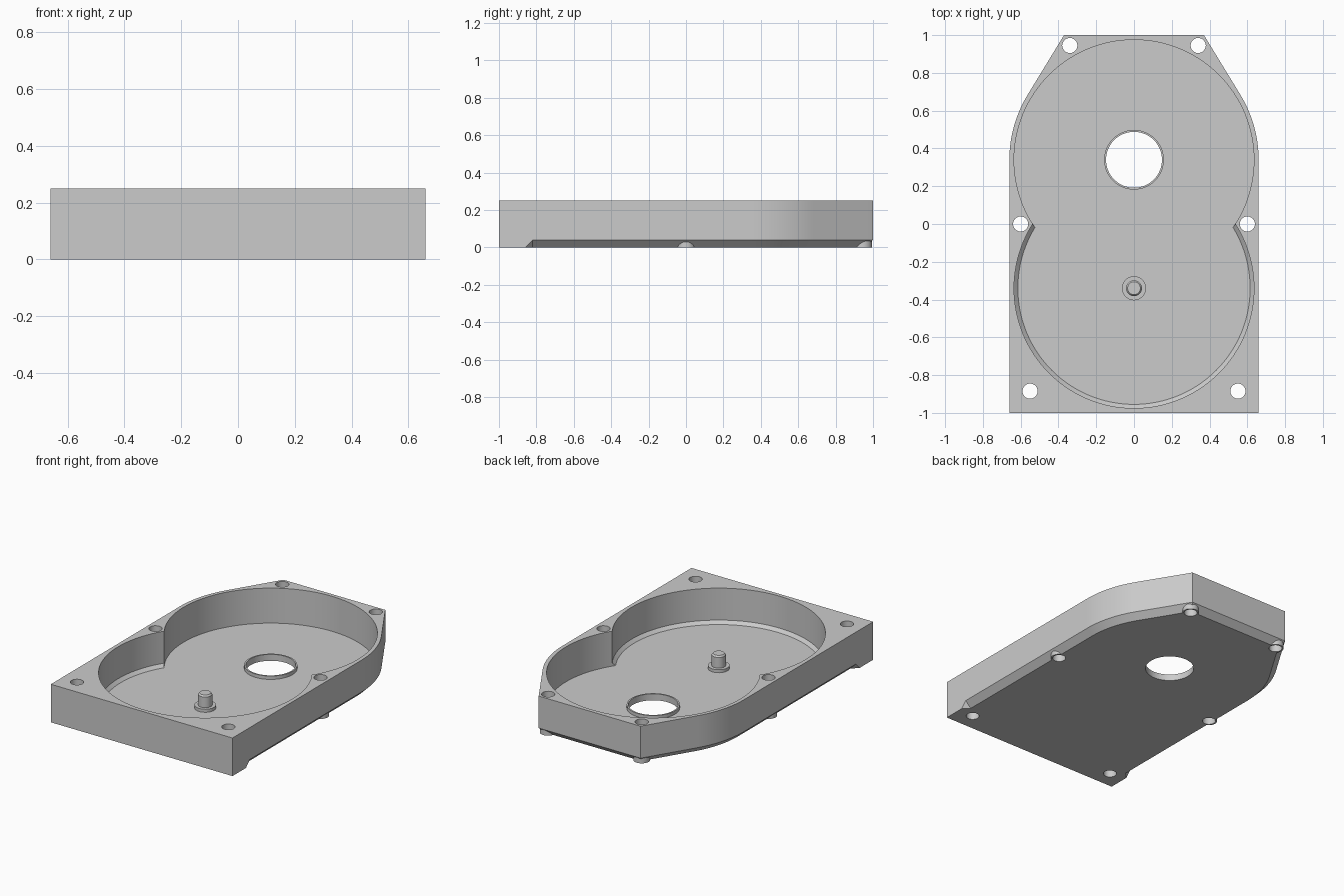
import bpy, bmesh, math

cube = bpy.data.objects.get("Cube")
if cube:
    bpy.data.objects.remove(cube, do_unlink=True)

grey = bpy.data.materials.new("light_grey")
grey.use_nodes = True
colour = (0.6, 0.6, 0.6, 1)
grey.diffuse_color = colour
grey.node_tree.nodes["Principled BSDF"].inputs["Base Color"].default_value = colour

HALF_W, LOBE_Y, HEIGHT, CHAMFER = 0.66, 0.34, 0.25, 0.04
CAVITY_R, FLOOR = 0.635, 0.02


def loft(name, loops):
    """Closed solid through a stack of matching loops."""
    bm = bmesh.new()
    rings = [[bm.verts.new(p) for p in loop] for loop in loops]
    n = len(rings[0])
    bm.faces.new(rings[0][::-1])
    bm.faces.new(rings[-1])
    for low, high in zip(rings, rings[1:]):
        for i in range(n):
            j = (i + 1) % n
            bm.faces.new((low[i], low[j], high[j], high[i]))
    bmesh.ops.remove_doubles(bm, verts=bm.verts[:], dist=1e-5)
    bmesh.ops.recalc_face_normals(bm, faces=bm.faces[:])
    mesh = bpy.data.meshes.new(name)
    bm.to_mesh(mesh)
    bm.free()
    mesh.materials.append(grey)
    ob = bpy.data.objects.new(name, mesh)
    bpy.context.collection.objects.link(ob)
    return ob


def turned(name, x, y, profile, sides=48):
    """Solid of revolution from (radius, z) pairs, bottom to top."""
    turn = [2 * math.pi * i / sides for i in range(sides)]
    return loft(name, [[(x + r * math.cos(t), y + r * math.sin(t), z) for t in turn]
                       for r, z in profile])


def combine(ob, tool, operation):
    mod = ob.modifiers.new(operation.lower(), 'BOOLEAN')
    mod.operation, mod.solver, mod.object = operation, 'EXACT', tool
    bpy.context.view_layer.objects.active = ob
    bpy.ops.object.modifier_apply(modifier=mod.name)
    bpy.data.objects.remove(tool, do_unlink=True)


def smooth(ob):
    bpy.ops.object.select_all(action='DESELECT')
    ob.select_set(True)
    bpy.context.view_layer.objects.active = ob
    bpy.ops.object.shade_smooth_by_angle(angle=math.radians(20))


def outline(r, notch_y, z):
    """Square front, rounded shoulders, tapered back."""
    a = math.radians(31.4)
    side = [(HALF_W, -1), (HALF_W, notch_y), (r, -0.82)]
    side += [(r * math.cos(a * i / 16), LOBE_Y + r * math.sin(a * i / 16)) for i in range(17)]
    side.append((r * (1 - math.sin(a)) / math.cos(a), LOBE_Y + r))
    return [(x, y, z) for x, y in side] + [(-x, y, z) for x, y in reversed(side)]


# Housing block with an underside chamfer that stops short of the front
housing = loft("housing", [
    outline(HALF_W - CHAMFER, -0.86, 0),
    outline(HALF_W, -0.82, CHAMFER),
    outline(HALF_W, -0.82, HEIGHT)])

# Screw bosses standing out of the chamfer
screws = [(s * x, y) for x, y in ((0.34, 0.945), (0.6, 0), (0.55, -0.885)) for s in (-1, 1)]
for x, y in screws:
    if y > -0.5:
        combine(housing, turned("boss", x, y, [(0.05, 0), (0.05, 0.1)]), 'UNION')

# Two overlapping round cavities, the front one with a sloped floor edge
combine(housing, turned("back_cavity", 0, LOBE_Y,
                        [(CAVITY_R, FLOOR), (CAVITY_R, 0.3)], 128), 'DIFFERENCE')
combine(housing, turned("front_cavity", 0, -LOBE_Y,
                        [(CAVITY_R - 0.02, FLOOR), (CAVITY_R, 0.04), (CAVITY_R, 0.3)], 128),
        'DIFFERENCE')

# Raised collar around the shaft opening
combine(housing, turned("collar", 0, LOBE_Y, [(0.158, 0.01), (0.158, 0.042)], 64), 'UNION')
combine(housing, turned("shaft_opening", 0, LOBE_Y, [(0.148, -0.1), (0.148, 0.3)], 64),
        'DIFFERENCE')

# Screw holes
for x, y in screws:
    combine(housing, turned("screw_hole", x, y, [(0.04, -0.1), (0.04, 0.4)], 32), 'DIFFERENCE')
smooth(housing)

# Gear post with flange and chamfered tip
post = turned("gear_post", 0, -LOBE_Y, [(0.064, 0.01), (0.064, 0.04), (0.042, 0.04),
                                        (0.042, 0.11), (0.034, 0.12)])
smooth(post)
